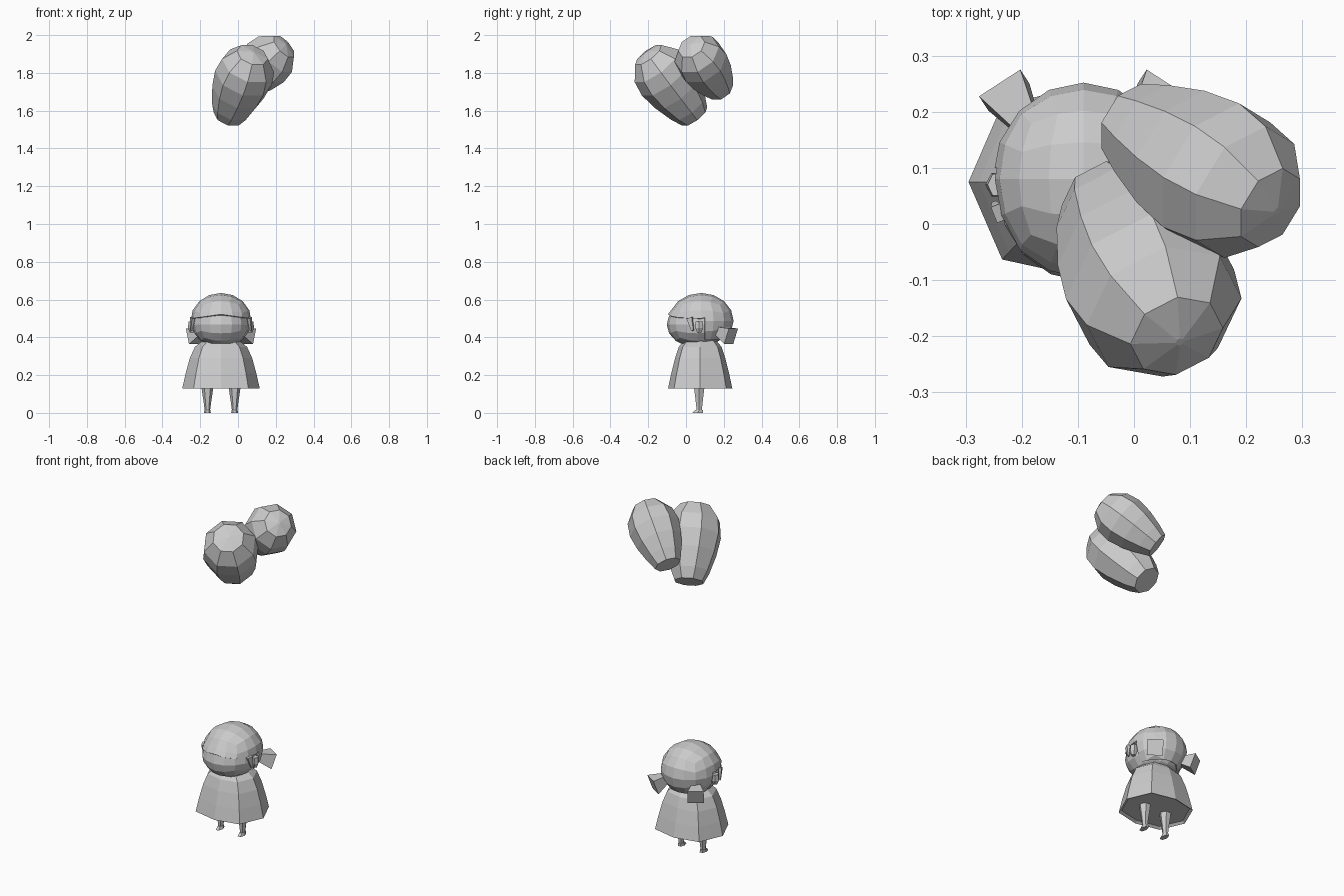
import bpy, bmesh, math
from mathutils import Vector, Matrix

if "Cube" in bpy.data.objects:
    bpy.data.objects.remove(bpy.data.objects["Cube"])

CX, CY = -0.09, 0.075   # centre of the figure


def finish(name, bm, mat=Matrix()):
    bmesh.ops.transform(bm, matrix=mat, verts=bm.verts)
    bmesh.ops.recalc_face_normals(bm, faces=bm.faces)
    me = bpy.data.meshes.new(name)
    bm.to_mesh(me)
    bm.free()
    ob = bpy.data.objects.new(name, me)
    bpy.context.collection.objects.link(ob)
    return ob


def loft(name, rings, sides, mat=Matrix(), diag=1.0, turn=0.0):
    """Stack of (rx, ry, z, y offset) rings, capped at both ends."""
    bm = bmesh.new()
    loops = []
    for rx, ry, z, oy in rings:
        loop = []
        for i in range(sides):
            a = math.tau * i / sides + turn
            k = diag if i % 2 else 1.0
            loop.append(bm.verts.new((rx * math.cos(a), ry * k * math.sin(a) + oy, z)))
        loops.append(loop)
    for lo, hi in zip(loops, loops[1:]):
        for i in range(sides):
            j = (i + 1) % sides
            bm.faces.new((lo[i], lo[j], hi[j], hi[i]))
    bm.faces.new(loops[0][::-1])
    bm.faces.new(loops[-1])
    return finish(name, bm, mat)


def along(base, tip):
    """Matrix putting local z on the line from base to tip."""
    base, tip = Vector(base), Vector(tip)
    return Matrix.Translation(base) @ (tip - base).to_track_quat('Z', 'Y').to_matrix().to_4x4()


def quad_sphere(centre, radii):
    bm = bmesh.new()
    bmesh.ops.create_cube(bm, size=2)
    bmesh.ops.subdivide_edges(bm, edges=bm.edges[:], cuts=3, use_grid_fill=True)
    for v in bm.verts:
        p = Vector([math.tan(c * math.pi / 4) for c in v.co]).normalized()
        v.co = Vector([c + r * q for c, r, q in zip(centre, radii, p)])
    return bm


# Two floating balloons: narrow flat end, wide rounded end
def balloon(name, narrow, wide, r):
    length = (Vector(wide) - Vector(narrow)).length
    prof = [(0.52, -0.02), (0.70, 0.04), (0.90, length * 0.55), (1.0, length * 0.92),
            (0.92, length + r * 0.4), (0.55, length + r * 0.88)]
    rings = [(r * k, r * k, z, 0) for k, z in prof]
    rings.append((r * 0.05, r * 0.05, length + r, 0))
    loft(name, rings, 8, along(narrow, wide), turn=math.pi / 8)


balloon("large_balloon", (-0.045, 0.035, 1.585), (0.035, -0.12, 1.79), 0.157)
balloon("small_balloon", (0.005, 0.175, 1.725), (0.16, 0.08, 1.865), 0.14)

# Flared eight-sided dress with a recessed underside
loft("dress", [(.19, .155, .142, 0), (.205, .17, .13, 0), (.187, .153, .21, 0),
               (.165, .133, .29, 0), (.138, .113, .35, 0), (.08, .075, .395, 0),
               (.05, .05, .42, 0)],
     8, Matrix.Translation((CX, CY, 0)), diag=1.15)

# Head
finish("head", quad_sphere((CX, 0.06, 0.468), (.152, .162, .122)))

# Hair: full at the back, cut to a peaked fringe over the face
bm = quad_sphere((CX, 0.08, 0.487), (.162, .172, .148))
for co, no in (((0, .1, 0), (0, 1, 0)), ((0, 0, .505), (0, 0, 1)), ((0, 0, .385), (0, 0, 1))):
    bmesh.ops.bisect_plane(bm, geom=bm.verts[:] + bm.edges[:] + bm.faces[:],
                           plane_co=co, plane_no=no)
cut = []
for f in bm.faces:
    c = f.calc_center_median()
    if (c.y < .1 and c.z < .505) or c.z < .385:
        cut.append(f)
bmesh.ops.delete(bm, geom=cut, context='FACES')
for v in bm.verts:
    if abs(v.co.z - .505) < .001 and v.co.y < .09:
        v.co.z = .522 - .14 * abs(v.co.x - CX)
        v.co.y -= .008 if v.co.y < 0 else 0
hair = finish("hair", bm)
sol = hair.modifiers.new("thickness", 'SOLIDIFY')
sol.thickness = 0.012
sol.offset = -1

for side, s in (("left", -1), ("right", 1)):
    # Bunches
    loft(side + "_bunch", [(.025, .025, 0, 0), (.062, .062, .1, 0)], 4,
         along((CX + s * .09, .16, .44), (CX + s * .142, .24, .405)), turn=math.pi / 4)
    # Sideburns
    loft(side + "_sideburn", [(.006, .008, 0, 0), (.012, .022, .07, 0)], 4,
         along((CX + s * .158, .035, .435), (CX + s * .15, .015, .52)), turn=math.pi / 4)
    # Ears
    loft(side + "_ear", [(.012, .012, .425, 0), (.022, .024, .45, 0), (.018, .022, .485, 0)],
         6, Matrix.Translation((CX + s * .153, .07, 0)))
    # Legs with a small toe
    x = CX + s * .072
    loft(side + "_leg", [(.014, .016, .012, 0), (.019, .02, .05, 0), (.034, .034, .15, 0)],
         6, Matrix.Translation((x, .07, 0)))
    loft(side + "_foot", [(.018, .032, 0, -.008), (.016, .022, .016, 0)],
         6, Matrix.Translation((x, .07, 0)))
